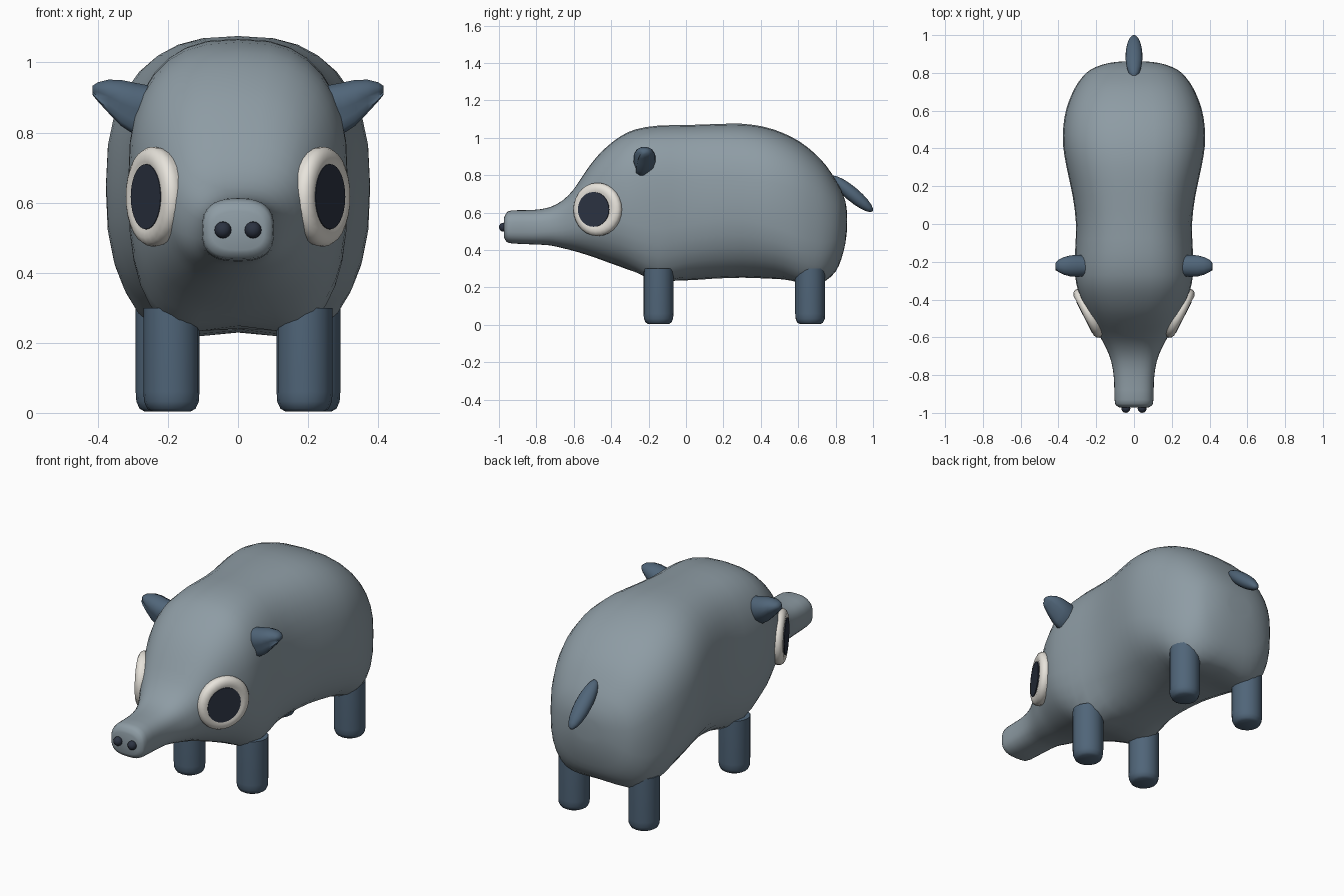
import bpy, bmesh, math
from mathutils import Matrix, Vector

if "Cube" in bpy.data.objects:
    bpy.data.objects.remove(bpy.data.objects["Cube"])


def mat(name, rgb):
    m = bpy.data.materials.new(name)
    m.diffuse_color = (*rgb, 1)
    m.use_nodes = True
    m.node_tree.nodes["Principled BSDF"].inputs["Base Color"].default_value = m.diffuse_color
    return m


SKIN = mat("grey skin", (0.270, 0.332, 0.372))
SLATE = mat("dark slate", (0.080, 0.130, 0.190))
CREAM = mat("eye cream", (0.80, 0.77, 0.71))
DARK = mat("pupil dark", (0.025, 0.033, 0.054))


def finish(name, bm, material, angle=50):
    bmesh.ops.recalc_face_normals(bm, faces=bm.faces)
    me = bpy.data.meshes.new(name)
    bm.to_mesh(me)
    bm.free()
    me.materials.append(material)
    for p in me.polygons:
        p.use_smooth = True
    me.set_sharp_from_angle(angle=math.radians(angle))
    ob = bpy.data.objects.new(name, me)
    bpy.context.collection.objects.link(ob)
    return ob


def loft(rings):
    """Skin a list of equal-length point rings and cap both ends."""
    bm = bmesh.new()
    vs = [[bm.verts.new(p) for p in r] for r in rings]
    n = len(vs[0])
    for a, b in zip(vs, vs[1:]):
        for i in range(n):
            j = (i + 1) % n
            bm.faces.new((a[i], a[j], b[j], b[i]))
    bm.faces.new(vs[0])
    bm.faces.new(vs[-1])
    return bm


def lathe(profile, sides):
    """Solid of revolution around z from (radius, height) pairs."""
    ts = [2 * math.pi * i / sides for i in range(sides)]
    return loft([[(r * math.cos(t), r * math.sin(t), h) for t in ts] for r, h in profile])


def spow(v, p):
    return math.copysign(abs(v) ** p, v)


# Body: y, bottom, top, half width, lower roundness
stations = [
    (-.972, .465, .575, .075, 2.8), (-.96, .445, .598, .095, 2.8),
    (-.93, .435, .612, .103, 2.8), (-.82, .43, .614, .106, 2.7),
    (-.73, .425, .628, .120, 2.5), (-.66, .410, .665, .146, 2.4),
    (-.60, .395, .725, .178, 2.3), (-.54, .377, .815, .208, 2.3),
    (-.48, .357, .895, .240, 2.4), (-.42, .335, .955, .270, 2.5),
    (-.35, .310, 1.008, .297, 2.7), (-.27, .282, 1.045, .312, 3.0),
    (-.15, .250, 1.065, .312, 3.2), (0, .238, 1.068, .307, 2.6),
    (.15, .247, 1.073, .325, 2.4), (.30, .252, 1.075, .357, 2.4),
    (.42, .248, 1.058, .376, 2.6), (.52, .243, 1.025, .374, 2.9),
    (.61, .235, .978, .358, 3.2), (.69, .230, .915, .328, 3.2),
    (.75, .240, .850, .295, 3.0), (.80, .285, .775, .252, 2.7),
    (.83, .350, .720, .205, 2.5), (.852, .435, .660, .135, 2.3),
    (.860, .500, .610, .070, 2.2)]


def spline(a, b, c, d, t):
    return tuple(.5 * (2 * q + (r - p) * t + (2 * p - 5 * q + 4 * r - s) * t * t
                       + (3 * q - p - 3 * r + s) * t ** 3) for p, q, r, s in zip(a, b, c, d))


dense = []
for i in range(len(stations) - 1):
    four = [stations[max(0, min(len(stations) - 1, i + k))] for k in (-1, 0, 1, 2)]
    dense += [stations[i], spline(*four, .5)]
dense.append(stations[-1])

LEGS = [("front_leg", .19, -.147), ("rear_leg", .212, .664)]
SIDES = 32
rings = []
for y, zb, zt, w, nb in dense:
    mid, half = (zb + zt) / 2, (zt - zb) / 2
    ring = []
    for k in range(SIDES):
        t = 2 * math.pi * k / SIDES
        c, s = math.cos(t), math.sin(t)
        n = 2.6 if s >= 0 else nb
        x, z = w * spow(c, 2 / n), mid + half * spow(s, 2 / n)
        # Pull the underside down around each leg
        low = max(0, min(1, (.5 - z) / .2))
        for _, lx, ly in LEGS:
            d2 = (abs(x) - lx) ** 2 + (y - ly) ** 2
            z -= .035 * low * math.exp(-d2 / .012)
        ring.append((x, y, z))
    rings.append(ring)
finish("body", loft(rings), SKIN, 70)

# Tail
bm = bmesh.new()
bmesh.ops.create_uvsphere(bm, u_segments=16, v_segments=10, radius=1)
bm.transform(Matrix.Translation((0, .887, .70)) @ Matrix.Rotation(math.radians(-40), 4, 'X')
             @ Matrix.Diagonal((.045, .145, .038, 1)) @ Matrix.Rotation(math.pi / 2, 4, 'X'))
finish("tail", bm, SLATE)

for side, label in ((-1, "left"), (1, "right")):
    # Legs with rounded feet
    for name, lx, ly in LEGS:
        bm = lathe([(.055, .004), (.069, .012), (.078, .032), (.080, .06), (.080, .30)], 16)
        bm.transform(Matrix.Translation((side * lx, ly, 0)))
        finish(f"{name}_{label}", bm, SLATE)

    # Ear: rounded wedge tapering outwards, narrower at its lower edge
    ear = []
    for x, lo, hi, hy in ((.25, .79, .935, .055), (.30, .795, .945, .058),
                          (.335, .818, .952, .056), (.37, .855, .952, .047),
                          (.40, .888, .944, .032), (.415, .907, .934, .016)):
        ring = []
        for k in range(14):
            t = 2 * math.pi * k / 14
            s = math.sin(t)
            ring.append((side * x, -.222 + hy * math.cos(t) * (1 + .25 * s) - .015 * (s < -.5),
                         (lo + hi) / 2 + (hi - lo) / 2 * s))
        ear.append(ring)
    finish(f"ear_{label}", loft(ear), SLATE, 70)

    # Eye disc with a dark pupil plate
    normal = Vector((side * .89, -.455, 0)).normalized()
    place = Matrix.Translation((side * .246, -.475, .617)) @ \
        normal.to_track_quat('Z', 'Y').to_matrix().to_4x4()
    bm = lathe([(.135, -.035), (.142, -.012), (.142, .002), (.134, .015), (.118, .023),
                (.100, .023), (.09, .020)], 28)
    bm.transform(place)
    finish(f"eye_{label}", bm, CREAM)
    bm = lathe([(.093, .016), (.093, .0245)], 28)
    bm.transform(Matrix.Translation((side * -.004, -.009, 0)) @ place)
    finish(f"pupil_{label}", bm, DARK)

    # Nostril
    bm = bmesh.new()
    bmesh.ops.create_uvsphere(bm, u_segments=12, v_segments=8, radius=.024)
    bm.transform(Matrix.Translation((side * .043, -.976, .522)))
    finish(f"nostril_{label}", bm, DARK)
